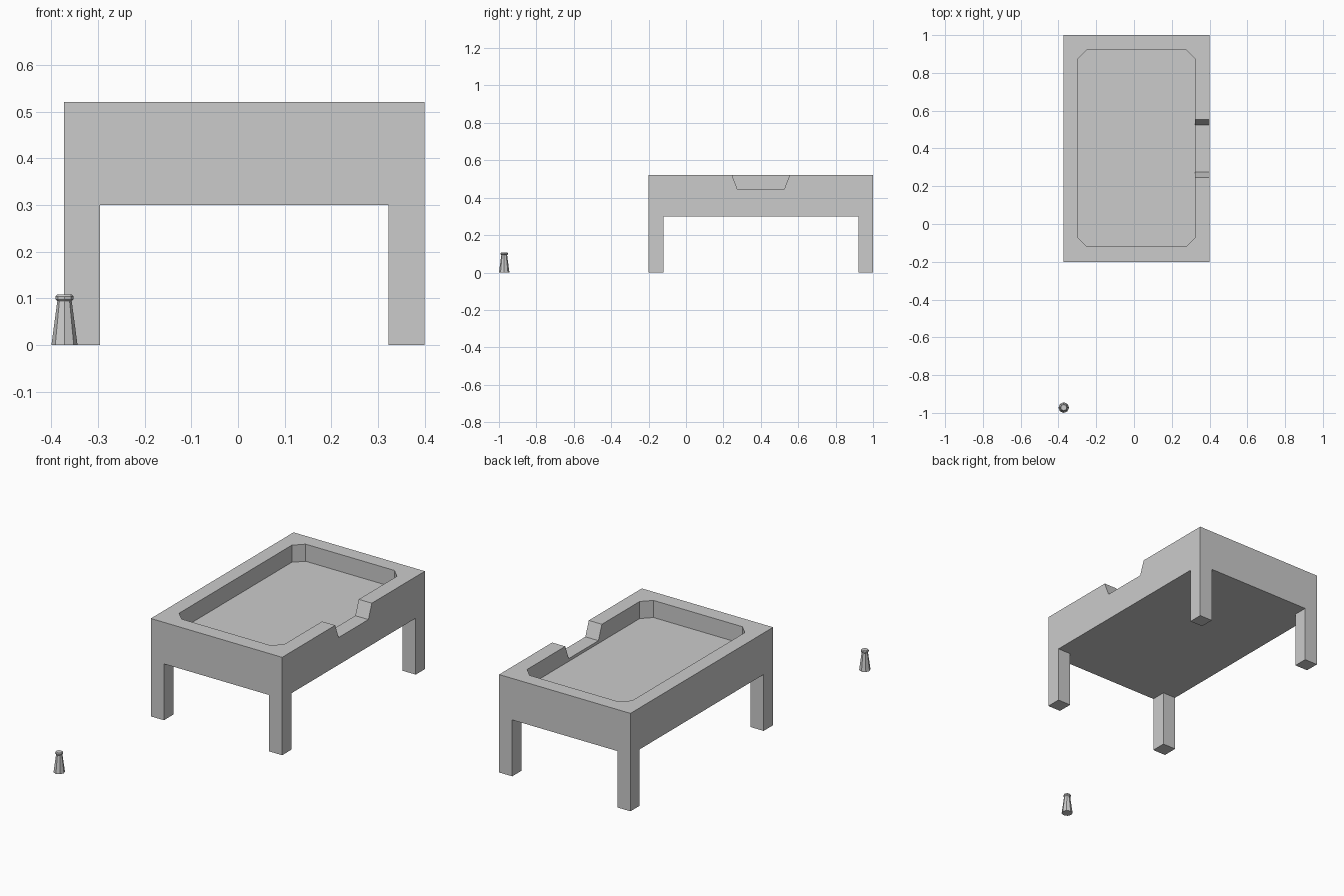
import bpy, bmesh, math
from mathutils import Vector

if "Cube" in bpy.data.objects:
    bpy.data.objects.remove(bpy.data.objects["Cube"])


def prism(name, points, offset):
    """Extrude a flat polygon of 3D points along an offset."""
    bm = bmesh.new()
    face = bm.faces.new([bm.verts.new(p) for p in points])
    ext = bmesh.ops.extrude_face_region(bm, geom=[face])
    verts = [g for g in ext["geom"] if isinstance(g, bmesh.types.BMVert)]
    bmesh.ops.translate(bm, verts=verts, vec=Vector(offset))
    # the starting face may be kept or consumed by the extrusion
    if not face.is_valid:
        bmesh.ops.holes_fill(bm, edges=bm.edges[:])
    bmesh.ops.recalc_face_normals(bm, faces=bm.faces[:])
    mesh = bpy.data.meshes.new(name)
    bm.to_mesh(mesh)
    bm.free()
    obj = bpy.data.objects.new(name, mesh)
    bpy.context.collection.objects.link(obj)
    return obj


def box(name, x0, x1, y0, y1, z0, z1):
    return prism(name, [(x0, y0, z0), (x1, y0, z0), (x1, y1, z0), (x0, y1, z0)], (0, 0, z1 - z0))


X0, X1, Y0, Y1, TOP = -0.373, 0.4, -0.2, 1.0, 0.521
LEG, APRON, FLOOR, CH = 0.077, 0.3, 0.43, 0.048
xi0, xi1, yi0, yi1 = X0 + LEG, X1 - LEG, Y0 + LEG + 0.003, Y1 - LEG

# Table block, carved into legs, tray and side notch
table = box("table", X0, X1, Y0, Y1, 0, TOP)
cutters = [
    box("gap_across", X0 - 0.1, X1 + 0.1, yi0, yi1, -0.1, APRON),
    box("gap_along", xi0, xi1, Y0 - 0.1, Y1 + 0.1, -0.1, APRON),
    # chamfered tray recess
    prism("tray_recess", [(x, y, FLOOR) for x, y in (
        (xi0 + CH, yi0), (xi1 - CH, yi0), (xi1, yi0 + CH), (xi1, yi1 - CH),
        (xi1 - CH, yi1), (xi0 + CH, yi1), (xi0, yi1 - CH), (xi0, yi0 + CH))], (0, 0, 0.2)),
    # tapered notch in the right rim, sides continued above the rim
    prism("rim_notch", [(xi1 - 0.05, y, z) for y, z in (
        (0.275, 0.445), (0.525, 0.445), (0.583, 0.597), (0.217, 0.597))], (0.2, 0, 0)),
]
for c in cutters:
    mod = table.modifiers.new(c.name, 'BOOLEAN')
    mod.operation, mod.solver, mod.object = 'DIFFERENCE', 'EXACT', c
    c.hide_render = True
bpy.context.view_layer.update()
carved = bpy.data.meshes.new_from_object(table.evaluated_get(bpy.context.evaluated_depsgraph_get()))
table.modifiers.clear()
table.data = carved
for c in cutters:
    bpy.data.objects.remove(c)

# Small eight-sided bottle with a rolled lip
profile = [(0.028, 0), (0.0155, 0.094), (0.0195, 0.098), (0.0195, 0.104), (0.016, 0.108)]
bm = bmesh.new()
rings = [[bm.verts.new((r * math.cos(i * math.pi / 4) - 0.372, r * math.sin(i * math.pi / 4) - 0.972, z))
          for i in range(8)] for r, z in profile]
for a, b in zip(rings, rings[1:]):
    for i in range(8):
        j = (i + 1) % 8
        bm.faces.new((a[i], a[j], b[j], b[i]))
bm.faces.new(rings[0][::-1])
bm.faces.new(rings[-1])
mesh = bpy.data.meshes.new("bottle")
bm.to_mesh(mesh)
bm.free()
bpy.context.collection.objects.link(bpy.data.objects.new("bottle", mesh))
